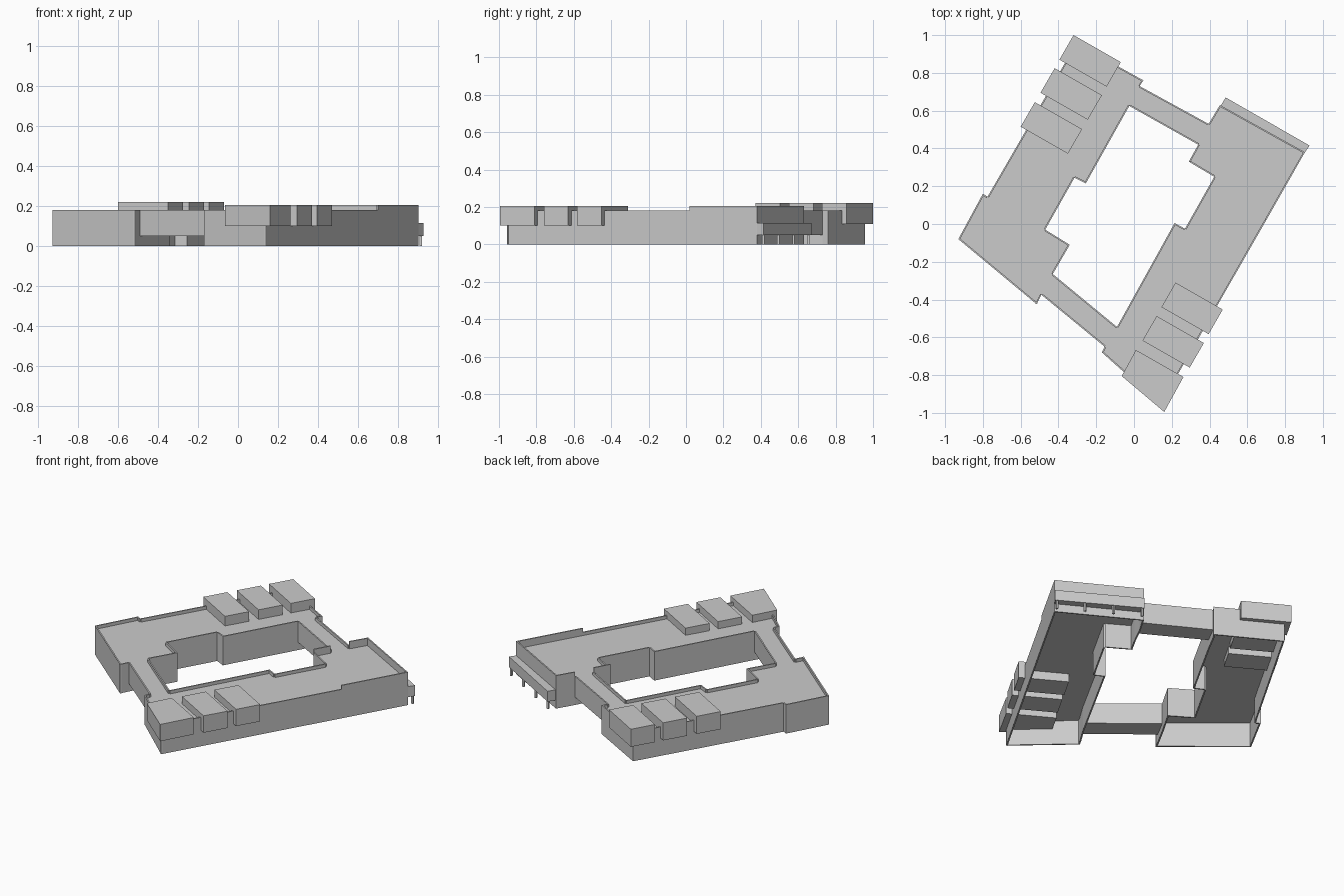
import bpy
import bmesh
from mathutils import Vector

cube = bpy.data.objects.get("Cube")
if cube:
    bpy.data.objects.remove(cube, do_unlink=True)

GREY = (0.6, 0.6, 0.6, 1.0)
grey = bpy.data.materials.new("plain_grey")
grey.use_nodes = True
grey.diffuse_color = GREY
grey.node_tree.nodes["Principled BSDF"].inputs["Base Color"].default_value = GREY

ROOF, WALL, TALL, BRIDGE = 0.16, 0.18, 0.205, 0.05
THICK = 0.008


def build(name, prisms):
    """One object from a list of (outline, bottom, top) upright prisms."""
    bm = bmesh.new()
    for outline, low, high in prisms:
        face = bm.faces.new([bm.verts.new((x, y, low)) for x, y in outline])
        ext = bmesh.ops.extrude_face_region(bm, geom=[face])
        top = [v for v in ext["geom"] if isinstance(v, bmesh.types.BMVert)]
        bmesh.ops.translate(bm, verts=top, vec=(0, 0, high - low))
    bmesh.ops.recalc_face_normals(bm, faces=bm.faces)
    mesh = bpy.data.meshes.new(name)
    bm.to_mesh(mesh)
    bm.free()
    mesh.materials.append(grey)
    obj = bpy.data.objects.new(name, mesh)
    bpy.context.scene.collection.objects.link(obj)
    return obj


def wall(a, b, low, high):
    """Thin wall standing just inside the clockwise edge a-b."""
    a, b = Vector(a), Vector(b)
    d = (b - a).normalized()
    n = Vector((d.y, -d.x)) * THICK
    return ([a, b, b + n, a + n], low, high)


def wing(name, outline, seams, tall=()):
    """Open-bottomed shell: sunken roof with a parapet wall round it."""
    walls = []
    for i, a in enumerate(outline):
        b = outline[(i + 1) % len(outline)]
        high = ROOF if i in seams else TALL if i in tall else WALL
        walls.append(wall(a, b, 0, high))
    build(name + "_walls", walls)
    build(name + "_roof", [(outline, ROOF - THICK, ROOF)])


# Two long wings
west = [(-.93, -.08), (-.80, .16), (-.775, .145), (-.305, .957), (.05, .76),
        (.03, .73), (-.025, .625), (-.255, .215), (-.315, .245), (-.47, -.03),
        (-.34, -.11), (-.43, -.265), (-.49, -.375), (-.515, -.425)]
east = [(.395, .53), (.455, .63), (.905, .38), (.70, .02), (.14, -.957),
        (-.17, -.68), (-.155, -.65), (-.09, -.545), (.215, .005), (.27, -.025),
        (.425, .25), (.29, .33), (.34, .42)]
wing("right_wing", west, seams={5, 11})
wing("left_wing", east, seams={6, 12}, tall={0, 1, 2, 11})

# Raised bridges joining the wings, with parapets along both sides
for name, (a, b, c, d) in {
    "back_bridge": (west[5], east[0], east[12], west[6]),
    "front_bridge": (east[6], west[12], west[11], east[7]),
}.items():
    build(name, [([a, b, c, d], BRIDGE, ROOF),
                 wall(a, b, BRIDGE, WALL), wall(c, d, BRIDGE, WALL)])

# Rooftop boxes that pass through the roof and overhang the wall
ALONG = Vector((.25, -.143))
SIDE = Vector((-.075, -.13))


def box_outline(corner):
    c = Vector(corner)
    return [c, c + ALONG, c + ALONG + SIDE, c + SIDE]


for i, corner in enumerate([(-.32, 1.0), (-.42, .825), (-.525, .645)]):
    build(f"back_roof_box_{i + 1}", [(box_outline(corner), .11, .22)])
for i, corner in enumerate([(.22, -.31), (.12, -.487)]):
    build(f"front_roof_box_{i + 1}", [(box_outline(corner), .10, TALL)])
build("front_roof_box_3",
      [([(.01, -.667), (.262, -.81), (.16, -.995), (-.065, -.805)], .10, TALL)])

# Porch shelf on thin posts
build("porch_shelf",
      [([(.46, .627), (.485, .67), (.93, .415), (.905, .38)], BRIDGE, .115)])
start, end = Vector((.492, .655)), Vector((.915, .413))
posts = []
for i in range(4):
    p = start.lerp(end, i / 3)
    r = .006
    posts.append(([p + Vector(s) * r for s in ((-1, -1), (1, -1), (1, 1), (-1, 1))],
                  0, BRIDGE))
build("porch_posts", posts)
